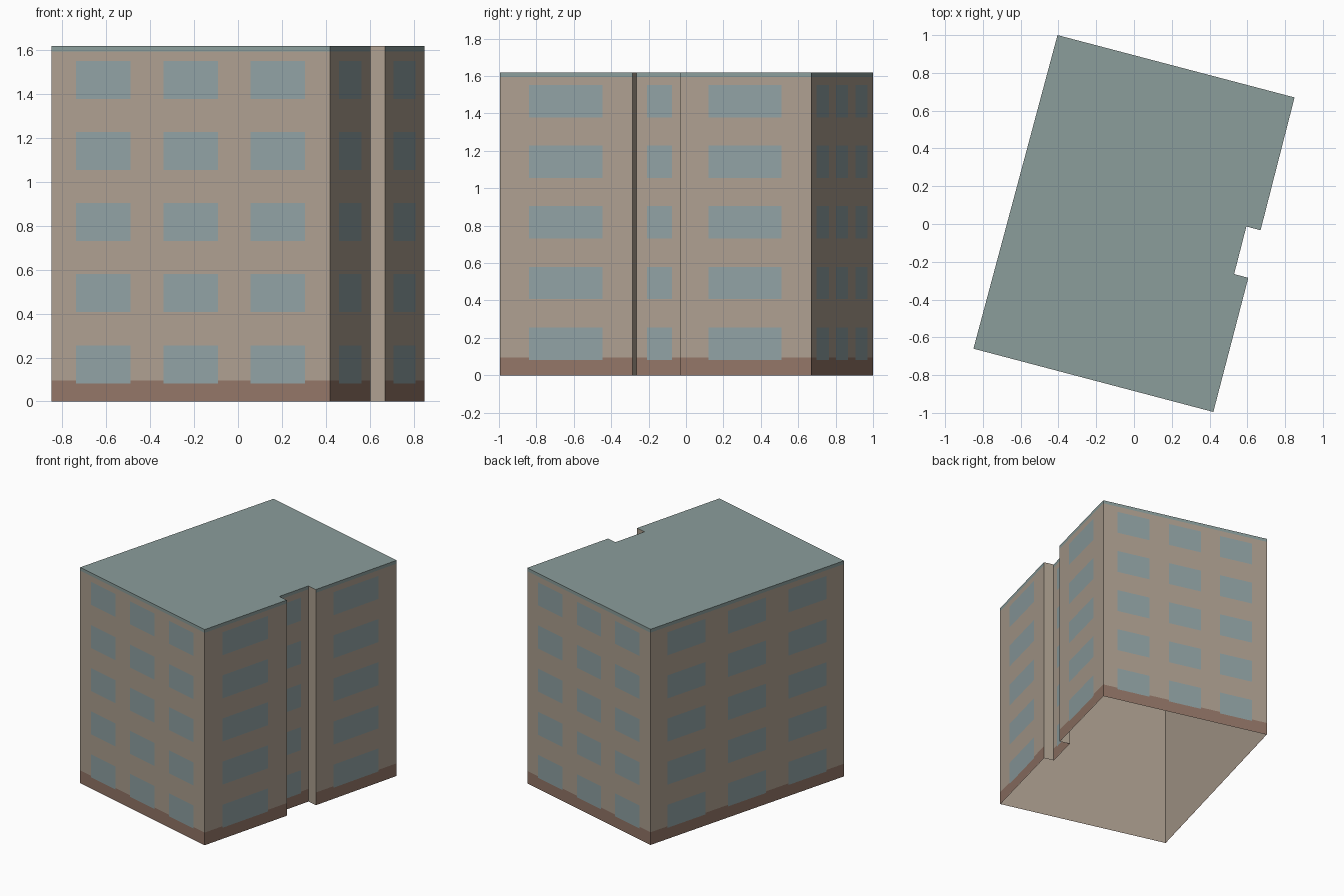
import bpy
import bmesh
from mathutils import Vector

cube = bpy.data.objects.get("Cube")
if cube:
    bpy.data.objects.remove(cube)


def material(name, rgb):
    m = bpy.data.materials.new(name)
    m.use_nodes = True
    m.diffuse_color = (*rgb, 1)
    m.node_tree.nodes["Principled BSDF"].inputs["Base Color"].default_value = (*rgb, 1)
    return m


PLASTER, BRICK, GLASS, ROOF = range(4)
MATERIALS = [
    material("beige plaster", (0.42, 0.35, 0.28)),
    material("brick base", (0.29, 0.18, 0.135)),
    material("window glass", (0.28, 0.36, 0.37)),
    material("roof teal", (0.26, 0.34, 0.33)),
]

HEIGHT, BASE_TOP, TRIM = 1.62, 0.095, 1.595
FLOORS = [(0.083 + 0.324 * i, 0.256 + 0.324 * i) for i in range(5)]

# Footprint corners, counter-clockwise from the front left
PLAN = [Vector(p) for p in [(-0.85, -0.66), (0.42, -0.995), (0.605, -0.285), (0.53, -0.265),
                            (0.595, -0.013), (0.67, -0.033), (0.85, 0.67), (-0.405, 1.0)]]
THREE = [(0.088, 0.284), (0.402, 0.598), (0.714, 0.91)]
ONE = [(0.218, 0.774)]


def make_object(name, bm):
    mesh = bpy.data.meshes.new(name)
    bm.to_mesh(mesh)
    bm.free()
    for m in MATERIALS:
        mesh.materials.append(m)
    obj = bpy.data.objects.new(name, mesh)
    bpy.context.collection.objects.link(obj)
    return obj


def inside(value, spans):
    return any(a < value < b for a, b in spans)


def wall(name, a, b, windows):
    """Flat wall cut into cells, coloured by height and window position."""
    bm = bmesh.new()
    us, zs = [0, 1], [0, HEIGHT]
    if windows:
        us = sorted(us + [u for span in windows for u in span])
        zs = sorted(zs + [BASE_TOP, TRIM] + [z for span in FLOORS for z in span])
    grid = [[bm.verts.new((*a.lerp(b, u), z)) for u in us] for z in zs]
    for j in range(len(zs) - 1):
        for i in range(len(us) - 1):
            f = bm.faces.new((grid[j][i], grid[j][i + 1], grid[j + 1][i + 1], grid[j + 1][i]))
            u, z = (us[i] + us[i + 1]) / 2, (zs[j] + zs[j + 1]) / 2
            if not windows:
                f.material_index = PLASTER
            elif inside(u, windows) and inside(z, FLOORS):
                f.material_index = GLASS
            elif z < BASE_TOP:
                f.material_index = BRICK
            elif z > TRIM:
                f.material_index = ROOF
    return make_object(name, bm)


# Outer walls, with a recess in the left side
WALLS = [("front_wall", THREE), ("left_wall_front", ONE), ("recess_side_front", []),
         ("recess_wall", [(0.22, 0.75)]), ("recess_side_back", []), ("left_wall_back", ONE),
         ("back_wall", THREE), ("right_wall", THREE)]
for i, (name, windows) in enumerate(WALLS):
    wall(name, PLAN[i], PLAN[(i + 1) % len(PLAN)], windows)

# Flat roof
bm = bmesh.new()
bm.faces.new([bm.verts.new((*p, HEIGHT)) for p in PLAN]).material_index = ROOF
make_object("roof", bm)


# Plain inner shell, open at the bottom
def inset_corner(i, depth):
    p = PLAN[i]
    before = (p - PLAN[i - 1]).normalized()
    after = (PLAN[(i + 1) % len(PLAN)] - p).normalized()
    n1, n2 = Vector((-before.y, before.x)), Vector((-after.y, after.x))
    return p + (n1 + n2) * depth / (1 + n1.dot(n2))


bm = bmesh.new()
inner = [inset_corner(i, 0.004) for i in range(len(PLAN))]
low = [bm.verts.new((*p, 0)) for p in inner]
high = [bm.verts.new((*p, HEIGHT - 0.004)) for p in inner]
for i in range(len(inner)):
    k = (i + 1) % len(inner)
    bm.faces.new((low[k], low[i], high[i], high[k]))
bm.faces.new(list(reversed(high)))
make_object("inner_lining", bm)
